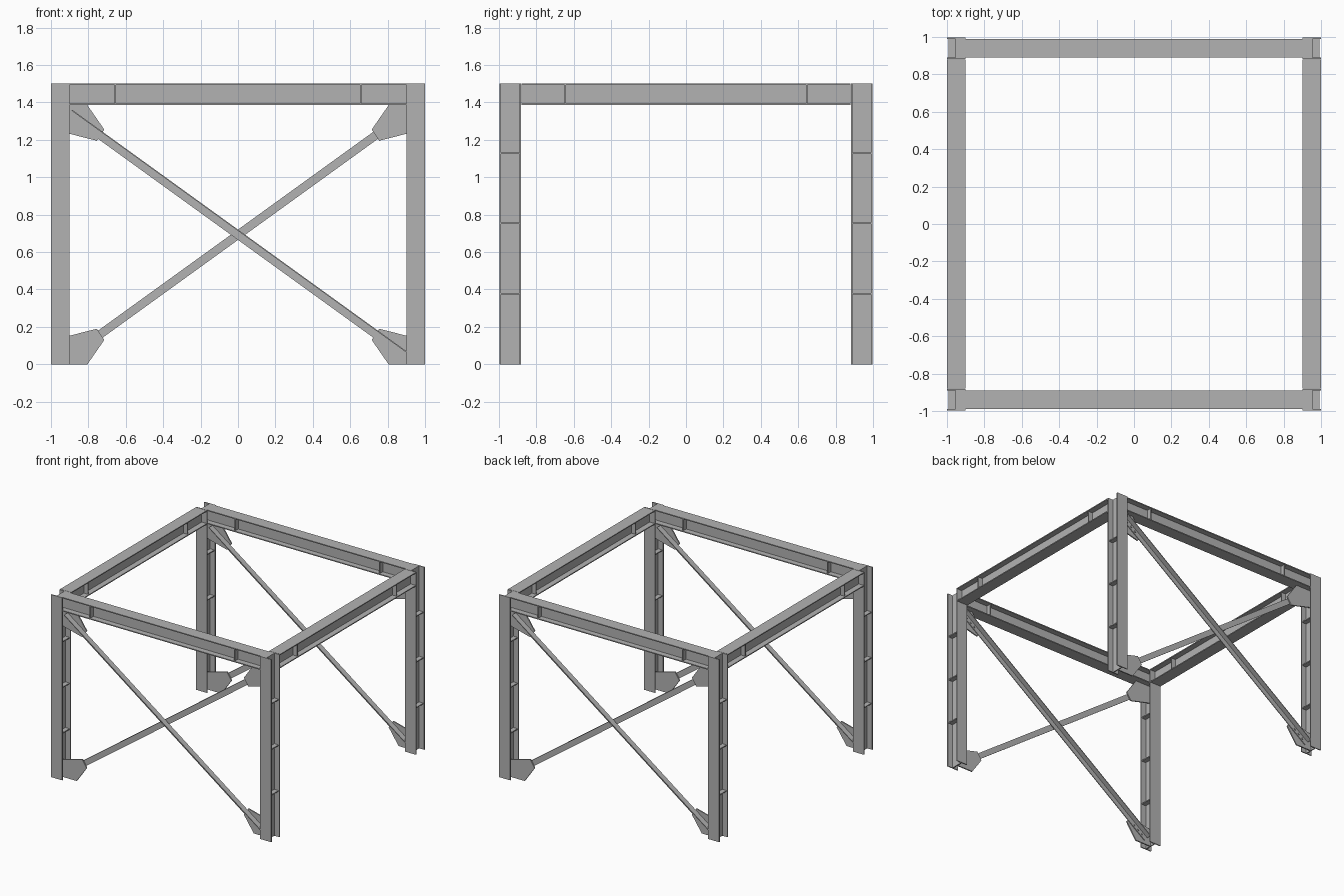
import bpy, bmesh
from math import atan2, hypot, pi
from mathutils import Matrix, Vector

if "Cube" in bpy.data.objects:
    bpy.data.objects.remove(bpy.data.objects["Cube"])

steel = bpy.data.materials.new("grey_steel")
steel.use_nodes = True
GREY = (0.45, 0.45, 0.45, 1)
steel.diffuse_color = GREY
steel.node_tree.nodes["Principled BSDF"].inputs["Base Color"].default_value = GREY

HEIGHT, BEAM_BOTTOM = 1.5, 1.385
DEPTH, WIDTH = 0.115, 0.1
FLANGE, WEB = 0.008, 0.008
AXIS_X, AXIS_Y = 0.95, 0.94


def finish(name, bm, matrix):
    bmesh.ops.recalc_face_normals(bm, faces=bm.faces)
    mesh = bpy.data.meshes.new(name)
    bm.to_mesh(mesh)
    bm.free()
    mesh.materials.append(steel)
    obj = bpy.data.objects.new(name, mesh)
    obj.matrix_world = matrix
    bpy.context.collection.objects.link(obj)
    return obj


def extrude(bm, points, length):
    """Extrude an outline in XY, centred along Z."""
    face = bm.faces.new([bm.verts.new((x, y, -length / 2)) for x, y in points])
    new = bmesh.ops.extrude_face_region(bm, geom=[face])["geom"]
    bmesh.ops.translate(bm, vec=(0, 0, length),
                        verts=[v for v in new if isinstance(v, bmesh.types.BMVert)])


def add_box(bm, size, centre):
    bmesh.ops.create_cube(bm, size=1, matrix=Matrix.Translation(centre) @ Matrix.Diagonal((*size, 1)))


def i_section(name, length, stiffeners, matrix):
    """I-section along local Z: flanges across X, depth along Y."""
    w, d, t = WIDTH / 2, DEPTH / 2, WEB / 2
    half = [(t, -d + FLANGE), (w, -d + FLANGE), (w, -d)]
    right = half[::-1] + [(x, -y) for x, y in half]
    outline = right + [(-x, -y) for x, y in right]
    bm = bmesh.new()
    extrude(bm, outline, length)
    plate = w - t - 0.008
    for z in stiffeners:
        for side in (-1, 1):
            add_box(bm, (plate, DEPTH - 2 * FLANGE, 0.008), (side * (t + plate / 2), 0, z))
    return finish(name, bm, matrix)


# Columns with three stiffener levels
for sx, xn in ((-1, "right"), (1, "left")):
    for sy, yn in ((-1, "front"), (1, "back")):
        i_section(f"{yn}_{xn}_column", HEIGHT, (-0.372, 0.003, 0.378),
                  Matrix.Translation((sx * AXIS_X, sy * AXIS_Y, HEIGHT / 2)))

# Ring beams, flanges horizontal
beam_z = (HEIGHT + BEAM_BOTTOM) / 2
lay_y = Matrix.Rotation(pi / 2, 4, "X")
lay_x = Matrix.Rotation(pi / 2, 4, "Z") @ lay_y
for s, yn, xn in ((-1, "front", "right"), (1, "back", "left")):
    i_section(f"{yn}_beam", 2 * AXIS_X - WEB, (-0.657, 0.657),
              Matrix.Translation((0, s * AXIS_Y, beam_z)) @ lay_x)
    i_section(f"{xn}_side_beam", 1.76, (-0.645, 0.645),
              Matrix.Translation((s * AXIS_X, 0, beam_z)) @ lay_y)

# Cross bracing: local X runs along a panel, local Y is up, local Z points outward
GUSSET = [(-0.95, 0), (-0.805, 0), (-0.715, 0.13), (-0.755, 0.19), (-0.95, 0.14)]
RISE, RUN = 1.3, 1.8
SLOPE = atan2(RISE, RUN)
LENGTH = hypot(RISE, RUN)
LEG, THICK, PLATE = 0.045, 0.006, 0.01
mid_z = BEAM_BOTTOM / 2


def brace(name, panel):
    """Angle bar falling to the right, heel on top, bolted at both ends."""
    bm = bmesh.new()
    h = LEG / 2
    add_box(bm, (LENGTH, LEG, THICK), (0, 0, PLATE / 2 + THICK / 2))
    add_box(bm, (LENGTH, THICK, LEG - THICK), (0, h - THICK / 2, PLATE / 2 + THICK + (LEG - THICK) / 2))
    for end in (-1, 1):
        for k in range(3):
            bmesh.ops.create_cone(
                bm, cap_ends=True, segments=6, radius1=0.008, radius2=0.008, depth=0.006,
                matrix=Matrix.Translation((end * (0.97 + 0.046 * k), -0.003, PLATE / 2 + THICK + 0.003)))
    finish(name, bm, panel @ Matrix.Rotation(-SLOPE, 4, "Z"))


for turn, yn in ((0, "front"), (pi, "back")):
    panel = (Matrix.Rotation(turn, 4, "Z") @ Matrix.Translation((0, -AXIS_Y, mid_z))
             @ Matrix.Rotation(pi / 2, 4, "X"))
    brace(f"{yn}_outer_brace", panel)
    brace(f"{yn}_inner_brace", panel @ Matrix.Rotation(pi, 4, "Y"))
    # Corner gusset plates
    for sx, xn in ((1, "a"), (-1, "b")):
        for sz, zn in ((1, "lower"), (-1, "upper")):
            bm = bmesh.new()
            extrude(bm, [(sx * x, sz * (z - mid_z)) for x, z in GUSSET], PLATE)
            finish(f"{yn}_{zn}_gusset_{xn}", bm, panel)
